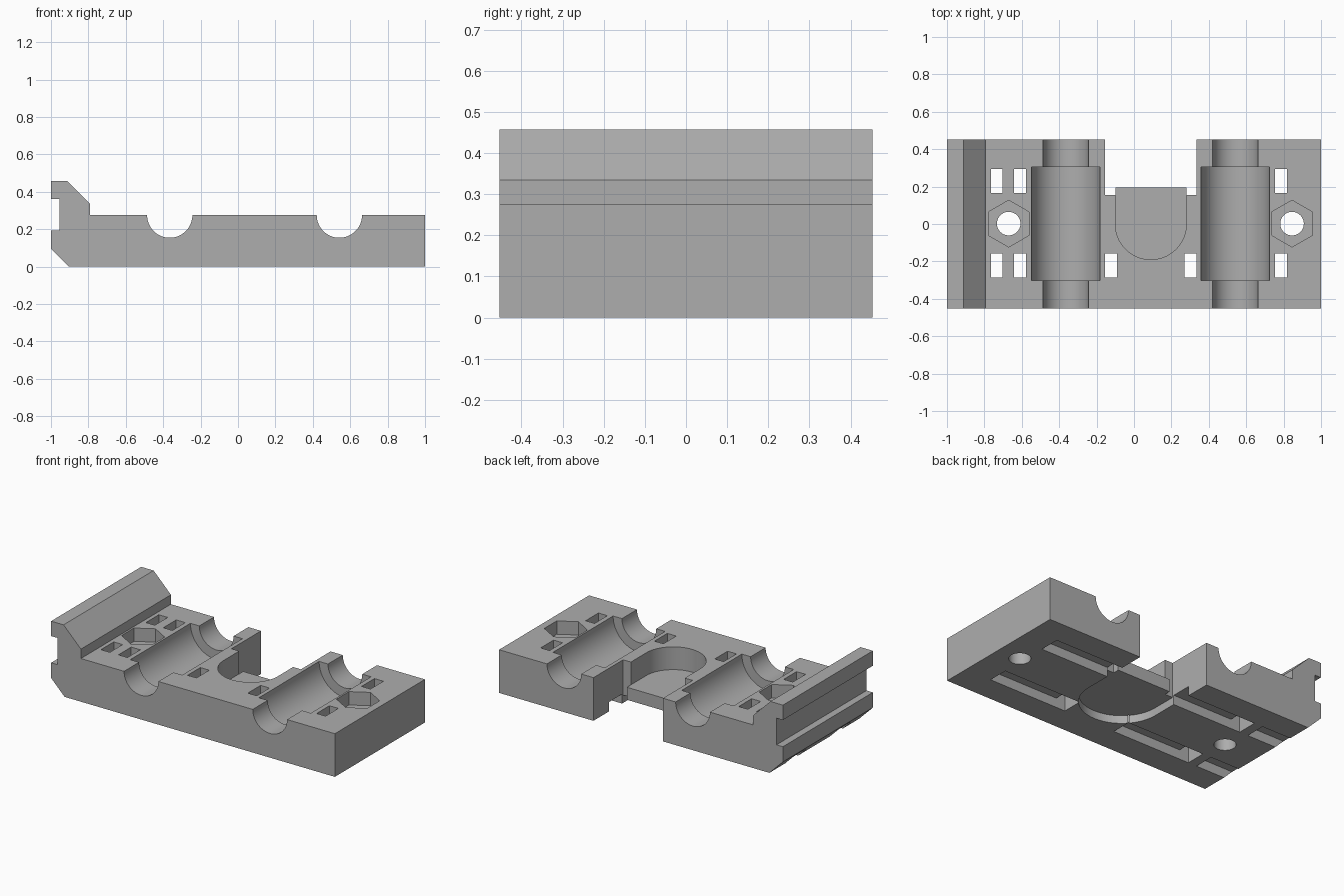
import bpy, bmesh, math
from mathutils import Vector

if "Cube" in bpy.data.objects:
    bpy.data.objects.remove(bpy.data.objects["Cube"], do_unlink=True)

grey = bpy.data.materials.new("plain_grey")
grey.use_nodes = True
grey.diffuse_color = (0.42, 0.42, 0.42, 1)
grey.node_tree.nodes["Principled BSDF"].inputs["Base Color"].default_value = (0.42, 0.42, 0.42, 1)


def prism(name, points, axis, low, high):
    """Extrude a flat outline along 'y' (points are x, z) or 'z' (points are x, y)."""
    bm = bmesh.new()
    place = (lambda a, b: (a, low, b)) if axis == "y" else (lambda a, b: (a, b, low))
    step = Vector((0, high - low, 0) if axis == "y" else (0, 0, high - low))
    face = bm.faces.new([bm.verts.new(place(a, b)) for a, b in points])
    side = bmesh.ops.extrude_face_region(bm, geom=[face])["geom"]
    bmesh.ops.translate(bm, vec=step, verts=[v for v in side if isinstance(v, bmesh.types.BMVert)])
    bmesh.ops.recalc_face_normals(bm, faces=bm.faces)
    mesh = bpy.data.meshes.new(name)
    bm.to_mesh(mesh)
    bm.free()
    mesh.materials.append(grey)
    obj = bpy.data.objects.new(name, mesh)
    bpy.context.collection.objects.link(obj)
    return obj


def ring(x, y, radius, sides=64, start=0.0, sweep=2 * math.pi):
    count = sides if sweep > 6 else sides + 1
    return [(x + radius * math.cos(start + sweep * i / sides),
             y + radius * math.sin(start + sweep * i / sides)) for i in range(count)]


def rect(x0, x1, y0, y1):
    return [(x0, y0), (x1, y0), (x1, y1), (x0, y1)]


def u_shape(x, radius, back):
    return ring(x, 0, radius, 40, math.pi, math.pi) + [(x + radius, back), (x - radius, back)]


# Main block with the clip lip on its side
TOP, BACK = 0.275, 0.453
body = prism("carriage_block", [
    (-0.905, 0), (1, 0), (1, TOP), (-0.79, TOP), (-0.79, 0.335), (-0.912, 0.457),
    (-1, 0.457), (-1, 0.362), (-0.955, 0.362), (-0.955, 0.192), (-1, 0.192), (-1, 0.095),
], "y", -BACK, BACK)


def cut(points, axis, low, high):
    tool = prism("cutter", points, axis, low, high)
    tool.hide_render = True
    mod = body.modifiers.new("cut", "BOOLEAN")
    mod.operation, mod.solver, mod.object = "DIFFERENCE", "EXACT", tool
    bpy.context.view_layer.objects.active = body
    bpy.ops.object.modifier_apply(modifier=mod.name)
    mesh = tool.data
    bpy.data.objects.remove(tool, do_unlink=True)
    bpy.data.meshes.remove(mesh)


# Rod grooves and the wider bearing seats
for x in (-0.365, 0.542):
    cut(ring(x, TOP, 0.121), "y", -0.6, 0.6)
    cut(ring(x, TOP, 0.183), "y", -0.302, 0.304)

# Centre: thin U-shaped shelf between a top pocket and an underside recess
MID, FLOOR, UNDER = 0.09, 0.13, 0.05
cut(u_shape(MID, 0.245, 0.6), "z", -0.1, UNDER)
cut(u_shape(MID, 0.19, 0.6), "z", FLOOR, 0.5)
cut(rect(MID - 0.245, MID + 0.245, 0.195, 0.6), "z", -0.1, 0.5)
for side in (-1, 1):
    xs = sorted((MID + side * 0.19, MID + side * 0.245))
    cut(rect(*xs, 0.155, 0.6), "z", -0.1, 0.5)

# Nut traps and bolt holes
for x in (-0.67, 0.845):
    cut(ring(x, 0.002, 0.125, 6, math.pi / 6), "z", TOP - 0.085, 0.5)
    cut(ring(x, 0.002, 0.063, 40), "z", -0.1, 0.5)

# Strap slots, joined underneath by shallow channels
for y0, y1 in ((-0.287, -0.158), (0.165, 0.295)):
    for x0, x1 in ((-0.765, -0.702), (-0.642, -0.578), (0.755, 0.818)):
        cut(rect(x0, x1, y0, y1), "z", -0.1, 0.5)
    if y0 < 0:
        for x0, x1 in ((-0.155, -0.092), (0.27, 0.333)):
            cut(rect(x0, x1, y0, y1), "z", -0.1, 0.5)
    inner = (-0.092, 0.27) if y0 < 0 else (-0.12, 0.3)
    for x0, x1 in ((-1.2, -0.702), (-0.642, inner[0]), (inner[1], 0.818)):
        cut(rect(x0, x1, y0, y1), "z", -0.1, 0.06)

# Smooth the curved walls, keep the edges sharp
bpy.ops.object.select_all(action="DESELECT")
body.select_set(True)
bpy.context.view_layer.objects.active = body
bpy.ops.object.shade_smooth_by_angle(angle=math.radians(30))
